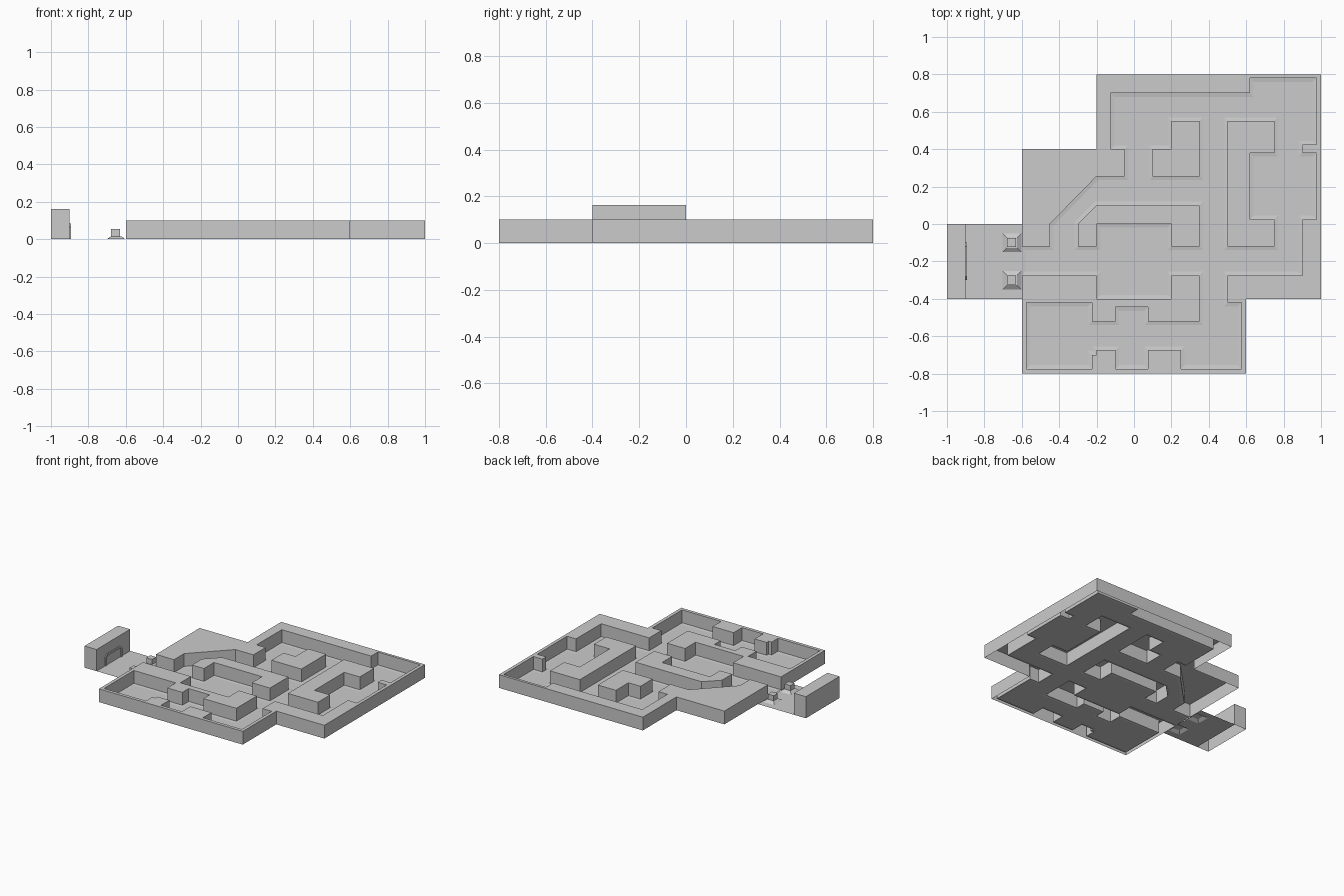
import bpy, bmesh
from mathutils import Matrix, Vector

if "Cube" in bpy.data.objects:
    bpy.data.objects.remove(bpy.data.objects["Cube"])


def make_object(name, bm):
    mesh = bpy.data.meshes.new(name)
    bm.to_mesh(mesh)
    bm.free()
    obj = bpy.data.objects.new(name, mesh)
    bpy.context.collection.objects.link(obj)
    return obj


def fill(loops, z):
    """Flat face region at height z, inner loops become holes."""
    bm = bmesh.new()
    for loop in loops:
        vs = [bm.verts.new((x, y, z)) for x, y in loop]
        for a, b in zip(vs, vs[1:] + vs[:1]):
            bm.edges.new((a, b))
    bmesh.ops.triangle_fill(bm, edges=bm.edges[:], use_beauty=True, normal=(0, 0, 1))
    for f in bm.faces:
        f.normal_update()
        if f.normal.z < 0:
            f.normal_flip()
    return bm


def prism(name, loops, top, bottom=0.0, flare=1.0):
    """Hollow block: cap on top, sides going down, open underneath."""
    bm = fill(loops, top)
    tops = bm.faces[:]
    xs, ys = zip(*loops[0])
    mid = Vector(((min(xs) + max(xs)) / 2, (min(ys) + max(ys)) / 2, 0))
    rim = [e for e in bm.edges if len(e.link_faces) == 1]
    ext = bmesh.ops.extrude_edge_only(bm, edges=rim)
    for v in (g for g in ext["geom"] if isinstance(g, bmesh.types.BMVert)):
        v.co.x = mid.x + (v.co.x - mid.x) * flare
        v.co.y = mid.y + (v.co.y - mid.y) * flare
        v.co.z = bottom
    bmesh.ops.recalc_face_normals(bm, faces=bm.faces[:])
    if tops[0].normal.z < 0:
        bmesh.ops.reverse_faces(bm, faces=bm.faces[:])
    return make_object(name, bm)


def rect(x0, x1, y0, y1):
    return [(x0, y0), (x1, y0), (x1, y1), (x0, y1)]


# Inner contour of the perimeter wall, clockwise from the entrance
INNER = [
    (-.6, -.12), (-.45, -.12), (-.45, 0), (-.2, .255), (-.05, .255), (-.05, .4),
    (-.125, .4), (-.125, .7), (.62, .7), (.62, .78), (.975, .78), (.975, .425),
    (.9, .425), (.9, .38), (.975, .38), (.975, .025), (.9, .025), (.9, -.275),
    (.5, -.275), (.5, -.42), (.575, -.42), (.575, -.775), (.25, -.775), (.25, -.675),
    (.075, -.675), (.075, -.775), (-.1, -.775), (-.1, -.675), (-.2, -.675), (-.2, -.7),
    (-.225, -.7), (-.225, -.775), (-.575, -.775), (-.575, -.42), (-.225, -.42),
    (-.225, -.52), (-.1, -.52), (-.1, -.445), (.075, -.445), (.075, -.52), (.35, -.52),
    (.35, -.275), (.2, -.275), (.2, -.4), (-.2, -.4), (-.2, -.275), (-.6, -.275)]
OUTER = [(-.6, -.8), (.6, -.8), (.6, -.4), (1, -.4), (1, .8), (-.2, .8), (-.2, .4), (-.6, .4)]

# Free-standing inner walls
ISLANDS = {
    "room_wall": [(-.3, -.12), (-.3, 0), (-.2, .1), (.35, .1), (.35, -.12), (.2, -.12),
                  (.2, 0), (-.2, 0), (-.2, -.12)],
    "corner_wall": [(.2, .55), (.35, .55), (.35, .255), (.1, .255), (.1, .4), (.2, .4)],
    "bracket_wall": [(.5, .55), (.75, .55), (.75, .38), (.62, .38), (.62, .025), (.75, .025),
                     (.75, -.12), (.5, -.12)],
}

prism("perimeter_wall", [INNER + OUTER], 0.1)
for wall_name, loop in ISLANDS.items():
    prism(wall_name, [loop], 0.1)

# Maze floor with a faint raised border along the walls
bm = fill([INNER] + list(ISLANDS.values()), 0.003)
bmesh.ops.inset_region(bm, faces=bm.faces[:], thickness=0.02, use_boundary=True, use_even_offset=True)
for v in bm.verts:
    if not v.is_boundary:
        v.co.z = 0.0
make_object("maze_floor", bm)

# Forecourt floor, open beneath the posts
holes = [rect(-.7, -.602, y - .05, y + .05) for y in (-.1, -.3)]
make_object("forecourt_floor", fill([rect(-.9, -.6, -.4, 0)] + holes, 0.0))

# Two posts on flared bases
for side, y in (("back", -.1), ("front", -.3)):
    prism("post_base_" + side, [rect(-.679, -.625, y - .027, y + .027)], 0.016, flare=1.85)
    prism("post_" + side, [rect(-.678, -.63, y - .024, y + .024)], 0.055, 0.016)

# Gatehouse with a chamfered door frame on its inner face
prism("gatehouse", [rect(-1, -.9, -.4, 0)], 0.163)
frame = prism("gate_frame", [[
    (-.3, 0), (-.3, .065), (-.28, .085), (-.12, .085), (-.1, .065), (-.1, 0),
    (-.115, 0), (-.115, .06), (-.126, .071), (-.274, .071), (-.285, .06), (-.285, 0)]], 0.006)
frame.matrix_world = Matrix(((0, 0, 1, -.9), (1, 0, 0, 0), (0, 1, 0, 0), (0, 0, 0, 1)))
